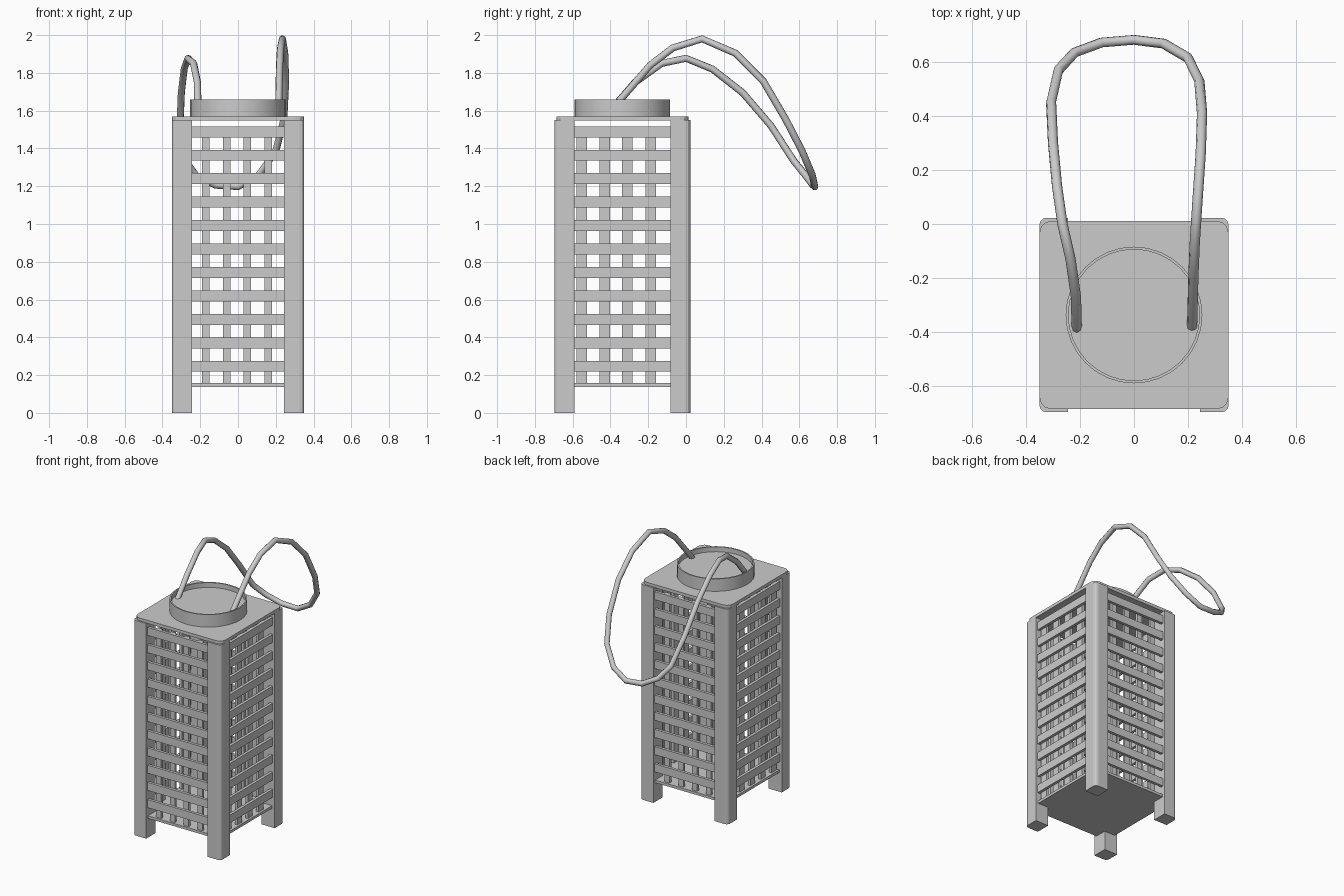
import bpy, bmesh, math

if "Cube" in bpy.data.objects:
    bpy.data.objects.remove(bpy.data.objects["Cube"])

CY = -0.337                      # body centre in y
HX, HY, PW = 0.35, 0.36, 0.106   # half sizes over the posts, post width


def finish(name, bm, smooth=False):
    bmesh.ops.recalc_face_normals(bm, faces=bm.faces[:])
    me = bpy.data.meshes.new(name)
    bm.to_mesh(me)
    bm.free()
    ob = bpy.data.objects.new(name, me)
    bpy.context.collection.objects.link(ob)
    if smooth:
        bpy.context.view_layer.objects.active = ob
        ob.select_set(True)
        bpy.ops.object.shade_smooth_by_angle(angle=math.radians(35))
        ob.select_set(False)
    return ob


def add_box(bm, x0, x1, y0, y1, z0, z1):
    """Add a box and return its vertices."""
    verts = bmesh.ops.create_cube(bm, size=1)["verts"]
    for v in verts:
        v.co.x = x0 if v.co.x < 0 else x1
        v.co.y = y0 if v.co.y < 0 else y1
        v.co.z = z0 if v.co.z < 0 else z1
    return verts


def round_upright(bm, test, width):
    """Bevel the upright edges whose (x, y) passes the test."""
    edges = [e for e in bm.edges
             if abs(e.verts[0].co.z - e.verts[1].co.z) > 0.01
             and test(e.verts[0].co)]
    bmesh.ops.bevel(bm, geom=edges, offset=width, segments=3,
                    affect='EDGES', profile=0.5)


# Four corner posts with a rounded outer edge
for sx, xn in ((-1, "left"), (1, "right")):
    for sy, yn in ((-1, "front"), (1, "back")):
        bm = bmesh.new()
        xs = sorted((sx * HX, sx * (HX - PW)))
        ys = sorted((CY + sy * HY, CY + sy * (HY - PW)))
        add_box(bm, *xs, *ys, 0, 1.55)
        round_upright(bm, lambda c: abs(c.x) > HX - 0.01
                      and abs(c.y - CY) > HY - 0.01, 0.025)
        finish(f"{yn}_{xn}_post", bm)

# Top plate with rounded corners, and floor plate
bm = bmesh.new()
add_box(bm, -0.35, 0.35, CY - 0.349, CY + 0.349, 1.547, 1.57)
round_upright(bm, lambda c: True, 0.045)
finish("top_plate", bm)
bm = bmesh.new()
add_box(bm, -0.33, 0.33, CY - 0.34, CY + 0.34, 0.138, 0.157)
finish("floor_plate", bm)

# Lattice panels: horizontal slats outside, upright slats behind
T, REC = 0.02, 0.015
SLAT_Z = [0.247 + 0.1241 * i for i in range(11)]
for s, name in ((-1, "front"), (1, "back")):
    bm = bmesh.new()
    outer, mid, inner = (CY + s * (HY - REC - k * T) for k in (0, 1, 2))
    for z in SLAT_Z:
        add_box(bm, -0.25, 0.25, *sorted((outer, mid)), z - 0.029, z + 0.029)
    for x in (-0.17, -0.06, 0.05, 0.16):
        add_box(bm, x - 0.02, x + 0.02, *sorted((mid, inner)), 0.157, 1.515)
    finish(f"{name}_lattice", bm)
for s, name in ((-1, "left"), (1, "right")):
    bm = bmesh.new()
    outer, mid, inner = (s * (HX - REC - k * T) for k in (0, 1, 2))
    for z in SLAT_Z:
        add_box(bm, *sorted((outer, mid)), CY - 0.257, CY + 0.257,
                z - 0.029, z + 0.029)
    for y in (-0.552, -0.43, -0.31, -0.187):
        add_box(bm, *sorted((mid, inner)), y - 0.028, y + 0.028, 0.157, 1.515)
    finish(f"{name}_lattice", bm)

# Round cap: a lathed profile with a thin rim and a sunken top
profile = [(0.253, 1.57), (0.253, 1.66), (0.243, 1.66), (0.243, 1.625)]
N = 32
bm = bmesh.new()
rings = [[bm.verts.new((r * math.cos(2 * math.pi * i / N),
                        CY + r * math.sin(2 * math.pi * i / N), z))
          for i in range(N)] for r, z in profile]
for a, b in zip(rings, rings[1:]):
    for i in range(N):
        j = (i + 1) % N
        bm.faces.new((a[i], a[j], b[j], b[i]))
bm.faces.new(rings[0])
bm.faces.new(rings[-1])
finish("round_cap", bm, smooth=True)

# Rope handle drooping over the back
path = [(-0.212, -0.39, 1.61), (-0.215, -0.27, 1.75), (-0.235, -0.13, 1.85),
        (-0.265, 0, 1.877), (-0.285, 0.14, 1.82), (-0.30, 0.30, 1.695),
        (-0.307, 0.45, 1.52), (-0.28, 0.57, 1.335), (-0.22, 0.635, 1.255),
        (-0.12, 0.672, 1.205), (0, 0.682, 1.197), (0.11, 0.668, 1.26),
        (0.20, 0.615, 1.385), (0.242, 0.53, 1.55), (0.252, 0.41, 1.755),
        (0.247, 0.26, 1.905), (0.235, 0.085, 1.98), (0.225, -0.07, 1.932),
        (0.22, -0.19, 1.84), (0.215, -0.38, 1.62)]
cu = bpy.data.curves.new("rope_handle", 'CURVE')
cu.dimensions = '3D'
cu.bevel_depth = 0.019
cu.bevel_resolution = 2
cu.use_fill_caps = True
sp = cu.splines.new('POLY')
sp.points.add(len(path) - 1)
for p, co in zip(sp.points, path):
    p.co = (*co, 1)
rope = bpy.data.objects.new("rope_handle", cu)
bpy.context.collection.objects.link(rope)
